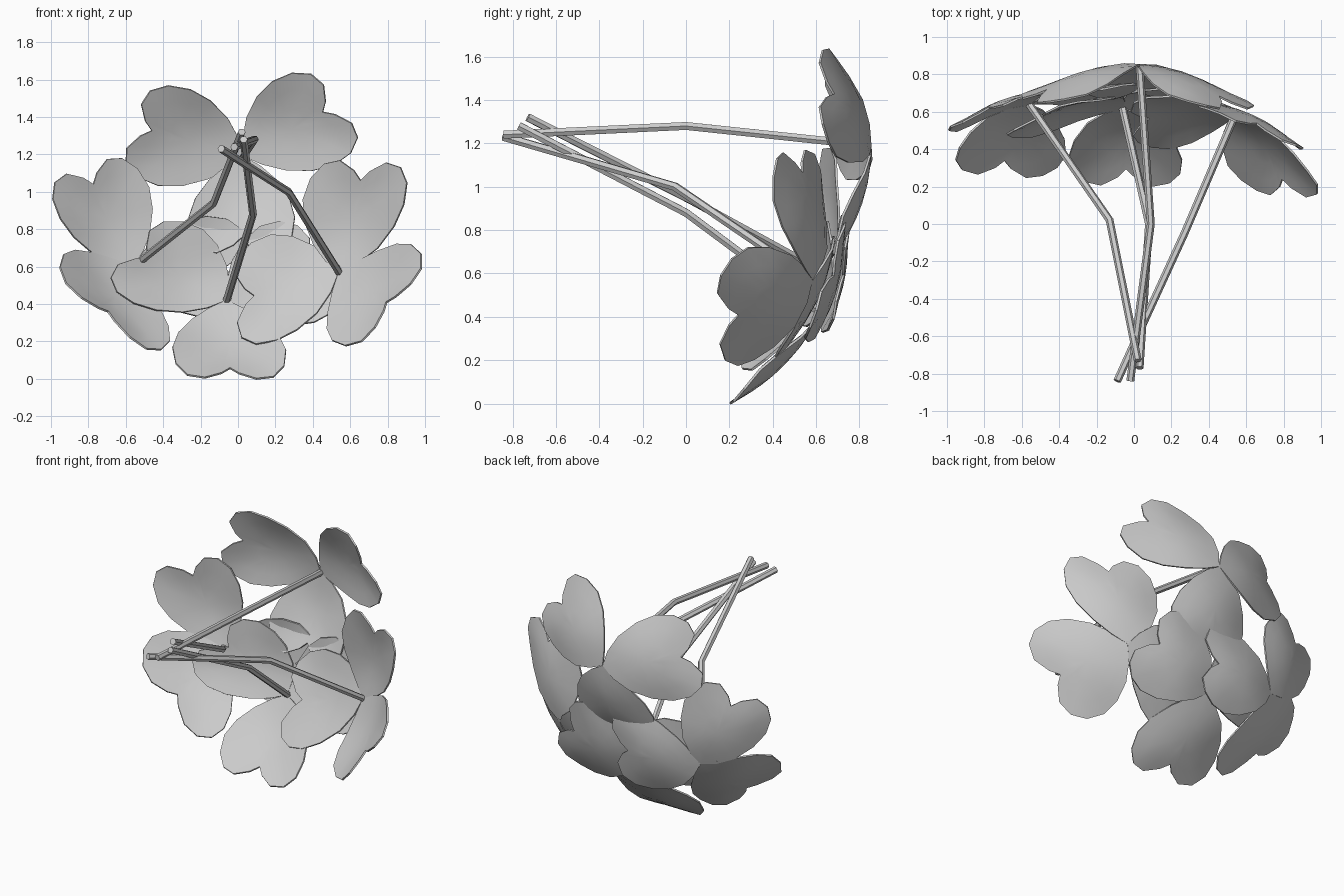
import bpy, bmesh
from mathutils import Vector

if "Cube" in bpy.data.objects:
    bpy.data.objects.remove(bpy.data.objects["Cube"])

# Right half of the heart outline: u across, v along (lobe tip = 1, 1)
HALF = [(0.42, 0.09), (0.84, 0.24), (1.17, 0.45), (1.32, 0.66), (1.26, 0.86),
        (1.0, 1.0), (0.6, 1.04), (0.2, 0.95)]
OUTLINE = [(0, 0)] + HALF + [(0, 0.86)] + [(-u, v) for u, v in reversed(HALF)]
CENTRE = Vector((0, -0.1, 0.8))


def leaflet(name, node, lobe_a, lobe_b):
    """Cupped heart leaf from its base point and two lobe tips."""
    n, a, b = Vector(node), Vector(lobe_a), Vector(lobe_b)
    side, axis = (b - a) / 2, (a + b) / 2 - n
    normal = side.cross(axis).normalized()
    if normal.dot(n - CENTRE) < 0:
        normal = -normal
        side = -side

    def place(u, v):
        bulge = 0.045 * 4 * v * (1 - v) * (1 - 0.8 * u * u)
        return n + side * u + axis * v + normal * bulge

    bm = bmesh.new()
    mid = bm.verts.new(place(0, 0.5))
    rings = []
    for s in (0.35, 0.7, 1.0):
        rings.append([bm.verts.new(place(u * s, 0.5 + (v - 0.5) * s)) for u, v in OUTLINE])
    k = len(OUTLINE)
    for i in range(k):
        j = (i + 1) % k
        bm.faces.new((mid, rings[0][i], rings[0][j]))
        for r in range(2):
            bm.faces.new((rings[r][i], rings[r + 1][i], rings[r + 1][j], rings[r][j]))
    bmesh.ops.recalc_face_normals(bm, faces=bm.faces)
    me = bpy.data.meshes.new(name)
    bm.to_mesh(me)
    bm.free()
    ob = bpy.data.objects.new(name, me)
    bpy.context.collection.objects.link(ob)
    sol = ob.modifiers.new("thickness", 'SOLIDIFY')
    sol.thickness = 0.011
    sol.offset = 0
    finish(ob)


def finish(ob):
    bpy.ops.object.select_all(action='DESELECT')
    ob.select_set(True)
    bpy.context.view_layer.objects.active = ob
    bpy.ops.object.convert(target='MESH')
    bpy.ops.object.shade_smooth_by_angle()


def stem(name, pts):
    """Bent tube with few sides."""
    cu = bpy.data.curves.new(name, 'CURVE')
    cu.dimensions = '3D'
    cu.bevel_depth = 0.021
    cu.bevel_resolution = 1
    cu.use_fill_caps = True
    sp = cu.splines.new('POLY')
    sp.points.add(len(pts) - 1)
    for p, co in zip(sp.points, pts):
        p.co = (*co, 1)
    ob = bpy.data.objects.new(name, cu)
    bpy.context.collection.objects.link(ob)
    finish(ob)


# Each sprig: stem path ending at the node, then three pairs of lobe tips
SPRIGS = {
    "top": ([(-0.02, -0.84, 1.24), (0.09, 0, 1.28), (0.03, 0.85, 1.19)],
            [((-0.47, 0.65, 1.54), (-0.60, 0.69, 1.15)),
             ((0.39, 0.63, 1.63), (0.64, 0.63, 1.29)),
             ((-0.20, 0.68, 0.69), (0.23, 0.68, 0.69))]),
    "right": ([(-0.09, -0.84, 1.23), (0.05, -0.53, 1.14), (0.27, -0.05, 1.0), (0.54, 0.58, 0.57)],
              [((0.46, 0.59, 1.15), (0.87, 0.42, 1.13)),
               ((0.98, 0.16, 0.59), (0.66, 0.18, 0.20)),
               ((0.00, 0.65, 0.65), (0.02, 0.44, 0.22))]),
    "left": ([(0.02, -0.73, 1.32), (-0.13, 0.02, 0.94), (-0.56, 0.64, 0.60)],
             [((-0.98, 0.52, 1.05), (-0.62, 0.67, 1.18)),
              ((-0.92, 0.29, 0.51), (-0.49, 0.26, 0.16)),
              ((0.02, 0.75, 0.80), (0.00, 0.68, 0.39))]),
    "bottom": ([(0.03, -0.77, 1.28), (0.08, 0, 0.88), (-0.06, 0.62, 0.42)],
               [((-0.27, 0.23, 0.02), (0.19, 0.22, 0.01)),
                ((0.32, 0.73, 0.82), (0.54, 0.60, 0.43)),
                ((-0.40, 0.63, 0.84), (-0.68, 0.48, 0.54))]),
}

for key, (path, leaves) in SPRIGS.items():
    stem(key + "_stem", path)
    for i, (a, b) in enumerate(leaves):
        leaflet(f"{key}_leaflet_{i + 1}", path[-1], a, b)
